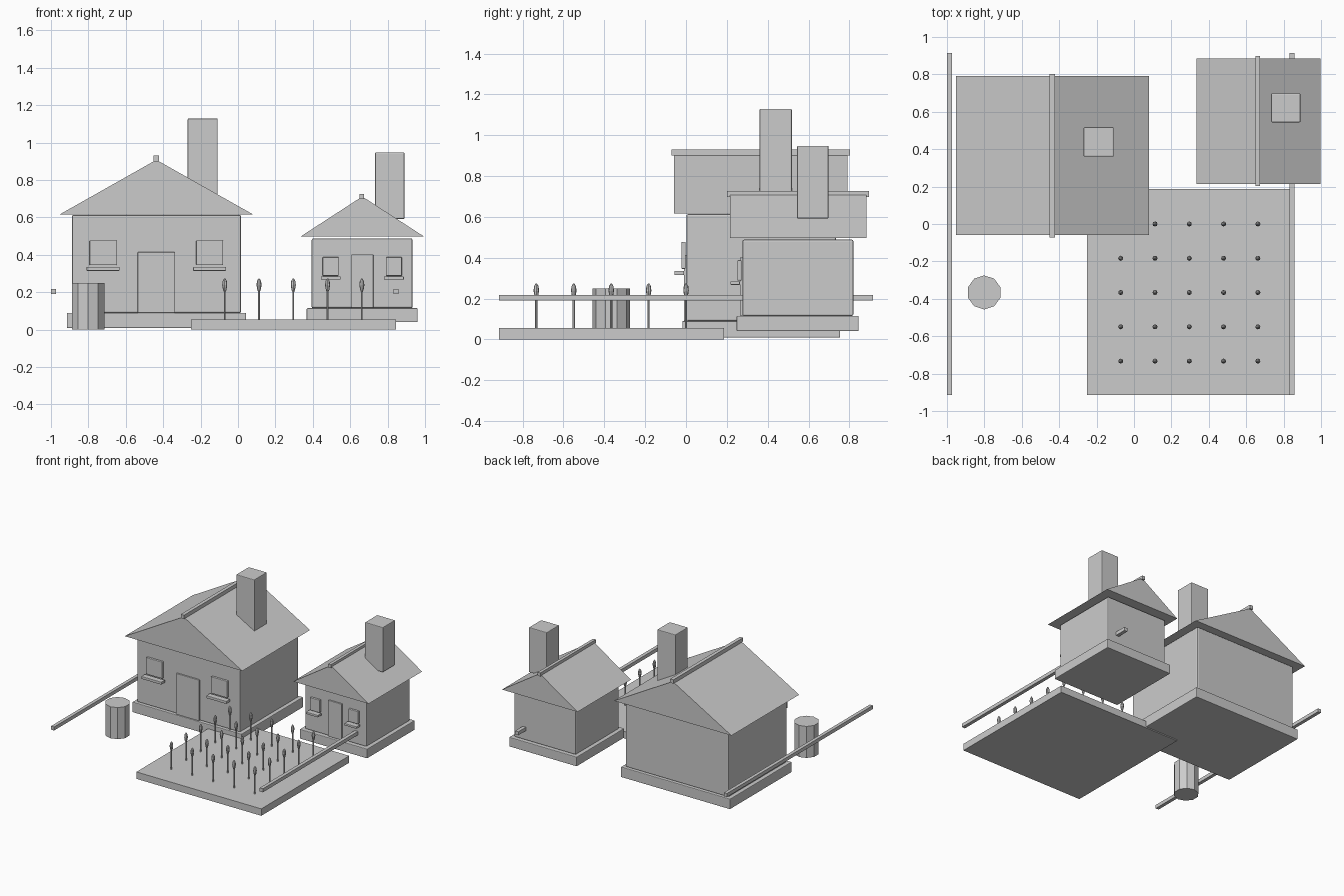
import bpy, bmesh
from math import sin, cos, pi

if "Cube" in bpy.data.objects:
    bpy.data.objects.remove(bpy.data.objects["Cube"])


def finish(name, bm):
    bmesh.ops.recalc_face_normals(bm, faces=bm.faces[:])
    me = bpy.data.meshes.new(name)
    bm.to_mesh(me)
    bm.free()
    ob = bpy.data.objects.new(name, me)
    bpy.context.collection.objects.link(ob)
    return ob


def box(name, x, y, z, bevel=0.0):
    """Box from (min, max) pairs, with optional chamfered edges."""
    bm = bmesh.new()
    bmesh.ops.create_cube(bm, size=1)
    for v in bm.verts:
        v.co = [(a + b) / 2 + c * (b - a) for c, (a, b) in zip(v.co, (x, y, z))]
    ob = finish(name, bm)
    if bevel:
        m = ob.modifiers.new("Bevel", 'BEVEL')
        m.width, m.segments = bevel, 2
    return ob


def prism(name, profile, y0, y1):
    """Extrude an (x, z) profile along y."""
    bm = bmesh.new()
    face = bm.faces.new([bm.verts.new((x, y0, z)) for x, z in profile])
    out = bmesh.ops.extrude_face_region(bm, geom=[face])
    for v in out["geom"]:
        if isinstance(v, bmesh.types.BMVert):
            v.co.y = y1
    return finish(name, bm)


def lathe(name, profile, x, y, sides):
    """Closed turned shape from (radius, z) points, bottom to top."""
    bm = bmesh.new()
    rings = [[bm.verts.new((x + r * sin(2 * pi * i / sides),
                            y + r * cos(2 * pi * i / sides), z))
              for i in range(sides)] for r, z in profile]
    for a, b in zip(rings, rings[1:]):
        for i in range(sides):
            j = (i + 1) % sides
            bm.faces.new((a[i], a[j], b[j], b[i]))
    bm.faces.new(rings[0])
    bm.faces.new(rings[-1])
    return finish(name, bm)


def house(n, base, walls, roof, ridge, chimney, door, win, sill, win_off):
    cx = (roof[0][0] + roof[0][1]) / 2
    box(n + "_foundation", *base, 0.005)
    box(n + "_walls", *walls, 0.008)
    # gable roof with its ridge beam
    (x0, x1), (y0, y1), (z0, z1) = roof
    prism(n + "_roof", [(x0, z0), (x1, z0), (cx, z1)], y0, y1)
    box(n + "_ridge", *ridge)
    box(n + "_chimney", *chimney, 0.005)
    # front door, windows and sills
    f = walls[1][0]
    box(n + "_door", (cx - door[0], cx + door[0]), (f - 0.012, f + 0.004), door[1], 0.003)
    for side, s in (("left", -1), ("right", 1)):
        wx = cx + s * win_off
        box(f"{n}_window_{side}", (wx - win[0], wx + win[0]), (f - 0.024, f - 0.004), win[1], 0.004)
        box(f"{n}_sill_{side}", (wx - sill[0], wx + sill[0]), (f - 0.058, f - 0.012), sill[1], 0.003)


house("house",
      base=((-0.915, 0.043), (-0.018, 0.755), (0.008, 0.09)),
      walls=((-0.888, 0.017), (0.002, 0.735), (0.09, 0.613)),
      roof=((-0.952, 0.079), (-0.059, 0.79), (0.617, 0.908)),
      ridge=((-0.451, -0.423), (-0.072, 0.803), (0.9, 0.93)),
      chimney=((-0.269, -0.109), (0.36, 0.518), (0.69, 1.129)),
      door=(0.1, (0.09, 0.414)), win=(0.072, (0.345, 0.477)),
      sill=(0.088, (0.315, 0.336)), win_off=0.285)
house("cottage",
      base=((0.367, 0.96), (0.248, 0.846), (0.04, 0.115)),
      walls=((0.394, 0.933), (0.276, 0.82), (0.115, 0.488)),
      roof=((0.333, 0.996), (0.215, 0.884), (0.497, 0.712)),
      ridge=((0.65, 0.674), (0.202, 0.897), (0.698, 0.726)),
      chimney=((0.733, 0.89), (0.544, 0.698), (0.592, 0.948)),
      door=(0.059, (0.117, 0.402)), win=(0.043, (0.288, 0.388)),
      sill=(0.053, (0.267, 0.284)), win_off=0.169)

# long fence rails on both sides
box("fence_rail_left", (-1.0, -0.973), (-0.915, 0.915), (0.19, 0.218))
box("fence_rail_right", (0.831, 0.859), (-0.915, 0.915), (0.19, 0.218))

# barrel in the yard
lathe("barrel", [(0.091, 0), (0.091, 0.25)], -0.801, -0.366, 10)

# field with a grid of crop stalks
box("field", (-0.251, 0.845), (-0.915, 0.187), (0, 0.055))
for i in range(5):
    for j in range(5):
        x, y = -0.071 + 0.1833 * i, -0.733 + 0.1833 * j
        lathe(f"stalk_{i}_{j}", [(0.0055, 0.05), (0.0055, 0.21)], x, y, 6)
        lathe(f"ear_{i}_{j}", [(0.004, 0.2), (0.009, 0.212), (0.0135, 0.238),
                               (0.011, 0.26), (0.003, 0.274)], x, y, 8)
